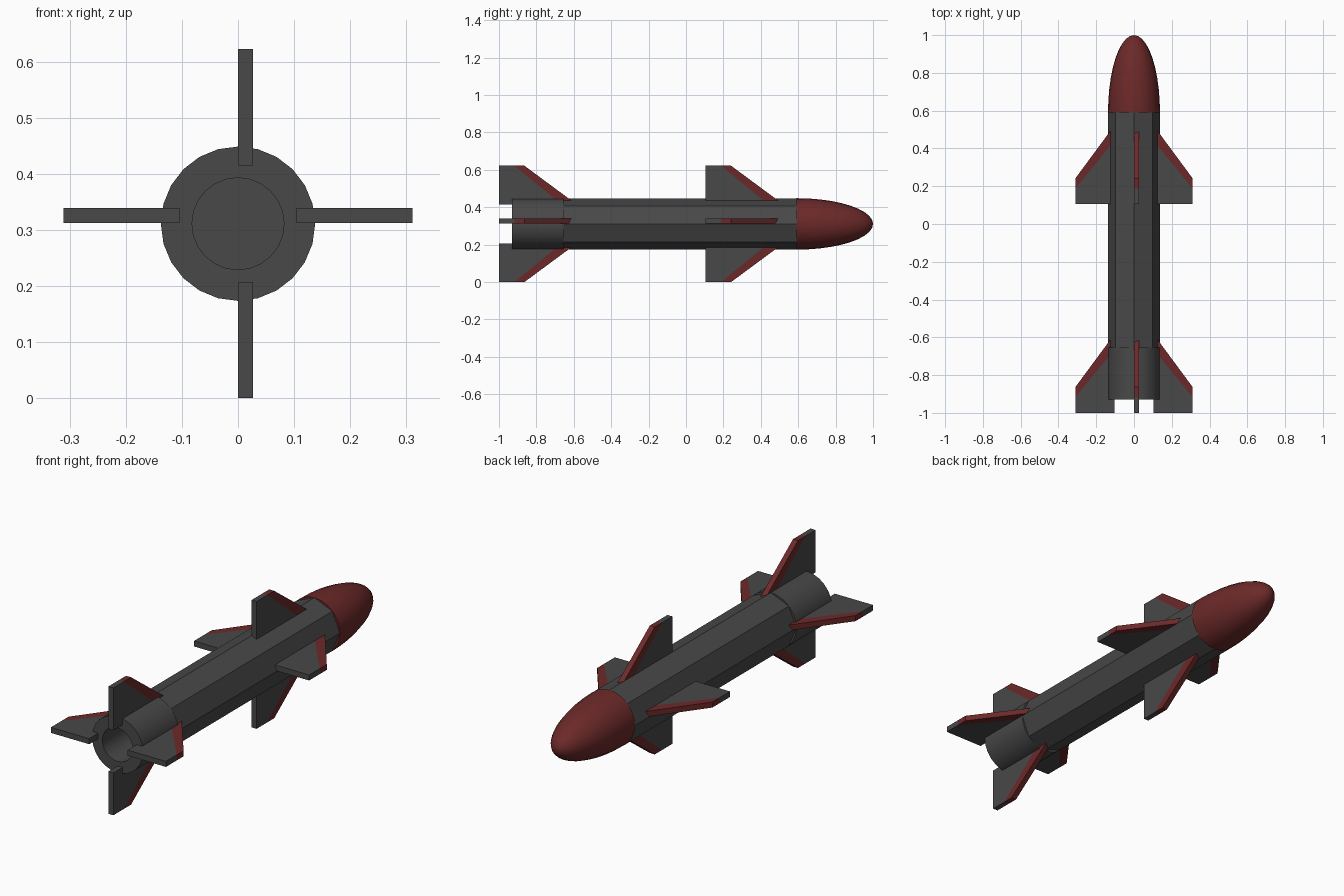
import bpy, bmesh
from math import sin, cos, pi, radians
from mathutils import Vector

if "Cube" in bpy.data.objects:
    bpy.data.objects.remove(bpy.data.objects["Cube"])

AXIS_Z = 0.311
R = 0.1375


def material(name, rgb):
    m = bpy.data.materials.new(name)
    m.diffuse_color = (*rgb, 1)
    m.use_nodes = True
    m.node_tree.nodes["Principled BSDF"].inputs["Base Color"].default_value = m.diffuse_color
    return m


GREY = material("dark_grey", (0.065, 0.065, 0.065))
RED = material("dark_red", (0.15, 0.022, 0.022))


def finish(name, bm, mats, smooth=False):
    bmesh.ops.recalc_face_normals(bm, faces=bm.faces)
    me = bpy.data.meshes.new(name)
    bm.to_mesh(me)
    bm.free()
    for m in mats:
        me.materials.append(m)
    ob = bpy.data.objects.new(name, me)
    bpy.context.collection.objects.link(ob)
    if smooth:
        bpy.ops.object.select_all(action='DESELECT')
        ob.select_set(True)
        bpy.context.view_layer.objects.active = ob
        bpy.ops.object.shade_smooth_by_angle(angle=radians(35))
    return ob


def lathe(name, profile, sides, mat, smooth):
    """Revolve (y, radius) points around the missile axis; ends are closed on the axis."""
    bm = bmesh.new()
    rings = []
    for y, r in profile:
        if r == 0:
            rings.append([bm.verts.new((0, y, AXIS_Z))] * sides)
        else:
            rings.append([bm.verts.new((r * cos(2 * pi * i / sides), y,
                                        AXIS_Z + r * sin(2 * pi * i / sides)))
                          for i in range(sides)])
    for a, b in zip(rings, rings[1:]):
        for i in range(sides):
            j = (i + 1) % sides
            bm.faces.new(list(dict.fromkeys((a[i], a[j], b[j], b[i]))))
    return finish(name, bm, [mat], smooth)


def fin(name, y0, out, side, thick=0.027):
    """Swept fin: grey plate with a red leading strip, one plate thickness to one side."""
    # (distance behind-to-front, radius): plate 0-1-2-3, strip 3-2-4-5
    pts = [(0, 0.104), (0, 0.311), (0.082, 0.311), (0.335, 0.104),
           (0.136, 0.311), (0.416, 0.104)]
    bm = bmesh.new()
    base = Vector((0, y0, AXIS_Z + 0.001 * side.z))
    layers = [[bm.verts.new(base + Vector((0, d, 0)) + out * r + side * t)
               for d, r in pts] for t in (0, thick)]
    lo, hi = layers
    for quad, mi in (((0, 1, 2, 3), 0), ((3, 2, 4, 5), 1)):
        for layer in layers:
            bm.faces.new([layer[i] for i in quad]).material_index = mi
    for i, j, mi in ((0, 1, 0), (1, 2, 0), (3, 0, 0), (2, 4, 1), (4, 5, 1), (5, 3, 1)):
        bm.faces.new((lo[i], lo[j], hi[j], hi[i])).material_index = mi
    return finish(name, bm, [GREY, RED])


# Octagonal body
lathe("body", [(-0.66, 0), (-0.66, R - 0.0005), (0.595, R - 0.0005), (0.595, 0)], 8, GREY, False)

# Round, hollow tail nozzle
lathe("tail_nozzle", [(-0.655, 0), (-0.655, R), (-0.93, R), (-0.93, 0.082),
                      (-0.72, 0.082), (-0.72, 0)], 24, GREY, True)

# Half-ellipsoid nose
steps = 10
nose = [(0.59, 0)] + [(0.59 + 0.41 * sin(pi / 2 * i / steps), R * cos(pi / 2 * i / steps))
                      for i in range(steps)] + [(1.0, 0)]
lathe("nose_cone", nose, 24, RED, True)

# Two sets of four fins
X, Z = Vector((1, 0, 0)), Vector((0, 0, 1))
for group, y0 in (("rear", -1.0), ("front", 0.105)):
    for label, out, side in (("top", Z, X), ("bottom", -Z, X), ("right", X, Z), ("left", -X, Z)):
        fin(f"{group}_fin_{label}", y0, out, side)
